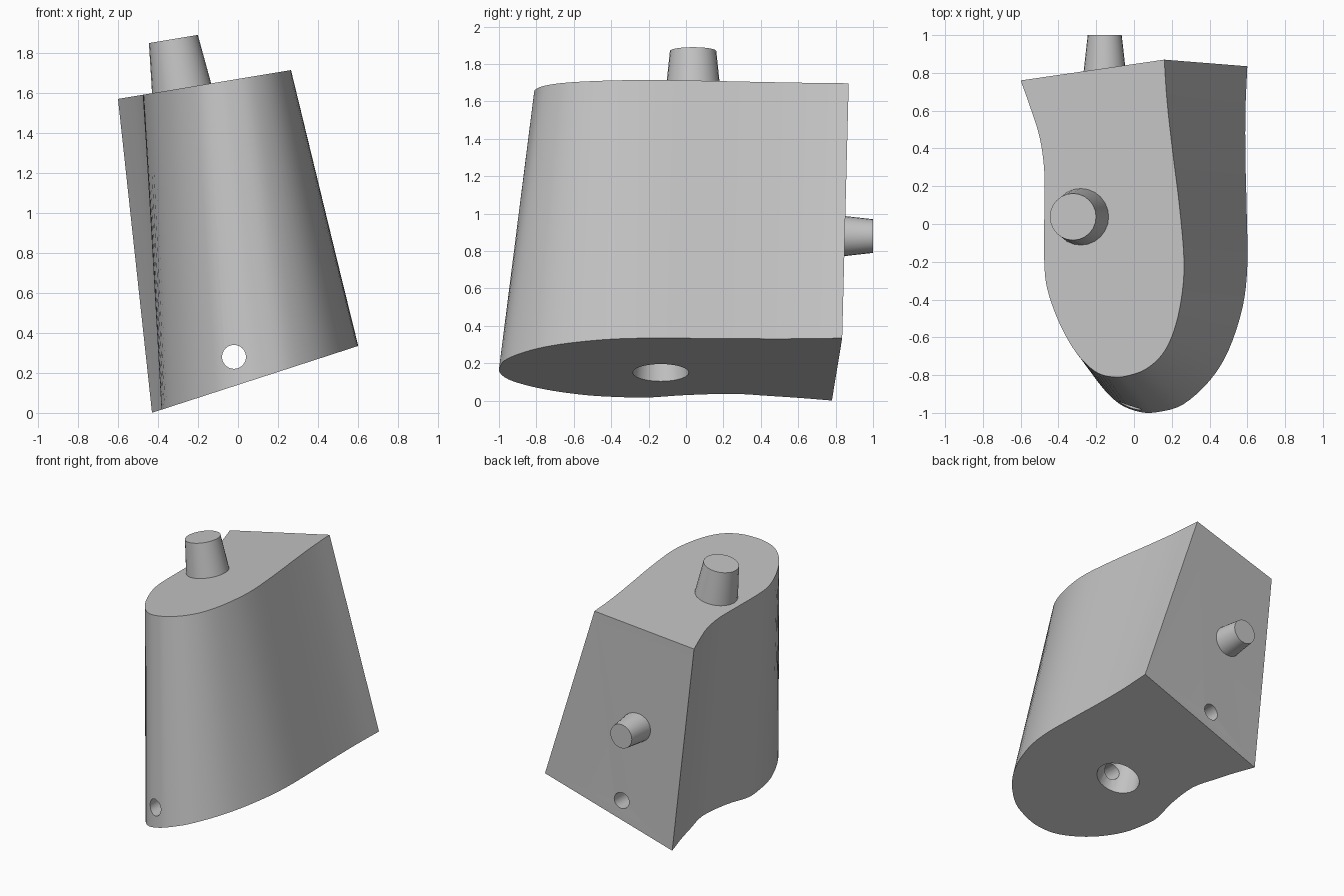
import bpy, bmesh
from math import radians
from mathutils import Vector

cube = bpy.data.objects.get("Cube")
if cube:
    bpy.data.objects.remove(cube, do_unlink=True)

grey = bpy.data.materials.new("plain grey")
grey.use_nodes = True
grey.diffuse_color = (0.55, 0.55, 0.55, 1)
grey.node_tree.nodes["Principled BSDF"].inputs["Base Color"].default_value = grey.diffuse_color


def add_object(name, bm):
    bmesh.ops.recalc_face_normals(bm, faces=bm.faces)
    mesh = bpy.data.meshes.new(name)
    bm.to_mesh(mesh)
    bm.free()
    obj = bpy.data.objects.new(name, mesh)
    mesh.materials.append(grey)
    bpy.context.collection.objects.link(obj)
    return obj


def activate(obj):
    bpy.ops.object.select_all(action='DESELECT')
    obj.select_set(True)
    bpy.context.view_layer.objects.active = obj


def smooth(obj):
    activate(obj)
    bpy.ops.object.shade_smooth_by_angle(angle=radians(30))


def tapered_pin(name, start, end, r_start, r_end, sides=24):
    """Truncated cone running from start to end."""
    start, end = Vector(start), Vector(end)
    axis = end - start
    bm = bmesh.new()
    bmesh.ops.create_cone(bm, cap_ends=True, segments=sides, radius1=r_start,
                          radius2=r_end, depth=axis.length)
    bm.transform(axis.to_track_quat('Z', 'Y').to_matrix().to_4x4())
    bmesh.ops.translate(bm, verts=bm.verts, vec=(start + end) / 2)
    return add_object(name, bm)


def spline(points, steps=4):
    """Catmull-Rom curve through the points, with free ends."""
    p = [Vector(q) for q in points]
    p = [2 * p[0] - p[1]] + p + [2 * p[-1] - p[-2]]
    out = []
    for a, b, c, d in zip(p, p[1:], p[2:], p[3:]):
        for i in range(steps):
            t = i / steps
            out.append(b + (c - a) * t / 2 + (2*a - 5*b + 4*c - d) * t*t / 2
                       + (3*b - a - 3*c + d) * t**3 / 2)
    return out + [p[-2]]


# Sloping end planes of the body
def top_z(x):
    return 1.67 + 0.167 * x


def bottom_z(x):
    return 0.14 + 0.324 * x


# Matching outline points: top x, top y, bottom x, bottom y
outline = [
    (.16, .87, .6, .835), (.175, .65, .59, .6), (.205, .38, .59, .35),
    (.24, .1, .597, .05), (.265, -.2, .6, -.22), (.25, -.4, .575, -.44),
    (.21, -.57, .5, -.67), (.15, -.69, .4, -.83), (.06, -.77, .26, -.955),
    (-.04, -.805, .13, -.995), (-.11, -.81, .03, -.995), (-.19, -.79, -.08, -.95),
    (-.27, -.725, -.18, -.85), (-.34, -.63, -.27, -.71), (-.41, -.49, -.345, -.52),
    (-.46, -.34, -.375, -.34), (-.475, -.2, -.38, -.2), (-.475, .05, -.34, 0),
    (-.475, .28, -.32, .25), (-.5, .46, -.355, .45), (-.55, .62, -.39, .62),
    (-.6, .76, -.43, .78)]

# Body: ruled wall between the two outlines, capped at both ends
bm = bmesh.new()
top = [bm.verts.new((x, y, top_z(x))) for x, y in spline([q[:2] for q in outline])]
low = [bm.verts.new((x, y, bottom_z(x))) for x, y in spline([q[2:] for q in outline])]
for i in range(len(top)):
    j = (i + 1) % len(top)
    bm.faces.new((top[i], top[j], low[j], low[i]))
bm.faces.new(top)
bm.faces.new(low)
body = add_object("body", bm)

# Socket in the underside, square to the bottom plane, and the cross hole
up = Vector((-0.324, 0, 1)).normalized()
mouth = Vector((0.03, -0.135, bottom_z(0.03)))
cutters = [
    tapered_pin("socket_cutter", mouth - up * 0.05, mouth + up * 0.27, 0.155, 0.123),
    tapered_pin("cross_hole_cutter", (-0.02, -1.3, 0.28), (-0.02, 1.3, 0.28), 0.06, 0.06)]
for cutter in cutters:
    cutter.hide_render = True
    cut = body.modifiers.new("cut", 'BOOLEAN')
    cut.operation = 'DIFFERENCE'
    cut.solver = 'EXACT'
    cut.object = cutter
    activate(body)
    bpy.ops.object.modifier_apply(modifier=cut.name)
    bpy.data.objects.remove(cutter, do_unlink=True)
smooth(body)

# Pegs: one square to the top plane, one straight out of the back
normal = Vector((-0.167, 0, 1)).normalized()
foot = Vector((-0.282, 0.038, top_z(-0.282)))
smooth(tapered_pin("top_peg", foot - normal * 0.02, foot + normal * 0.25, 0.152, 0.124))
smooth(tapered_pin("back_peg", (-0.155, 0.77, 0.88), (-0.155, 1, 0.88), 0.116, 0.09))
